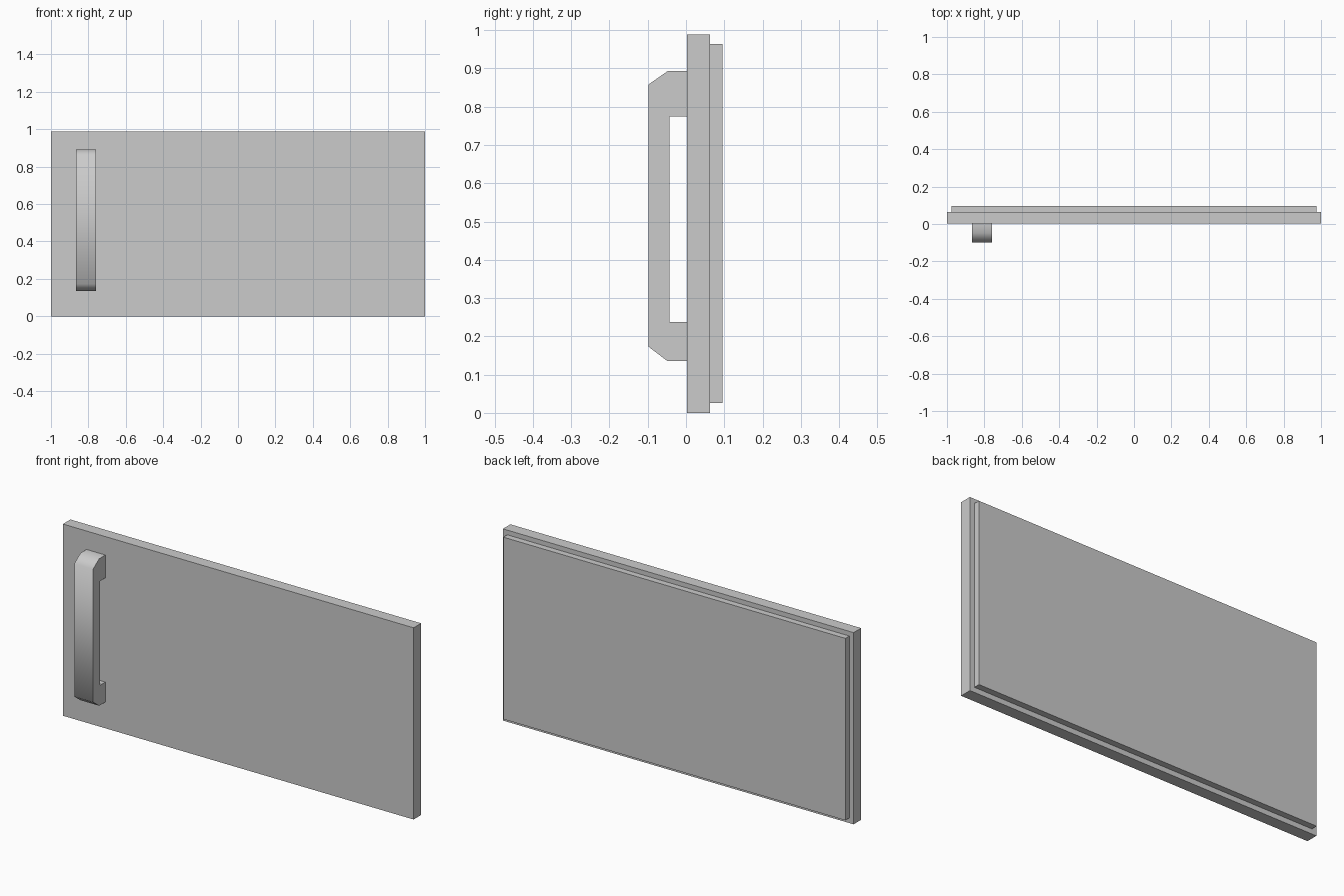
import bpy, bmesh, math

if "Cube" in bpy.data.objects:
    bpy.data.objects.remove(bpy.data.objects["Cube"])


def prism(name, profile, x0, x1):
    """Extrude a (y, z) profile along x."""
    bm = bmesh.new()
    face = bm.faces.new([bm.verts.new((x0, y, z)) for y, z in profile])
    ext = bmesh.ops.extrude_face_region(bm, geom=[face])
    verts = [g for g in ext["geom"] if isinstance(g, bmesh.types.BMVert)]
    bmesh.ops.translate(bm, verts=verts, vec=(x1 - x0, 0, 0))
    bmesh.ops.recalc_face_normals(bm, faces=bm.faces[:])
    mesh = bpy.data.meshes.new(name)
    bm.to_mesh(mesh)
    bm.free()
    obj = bpy.data.objects.new(name, mesh)
    bpy.context.collection.objects.link(obj)
    return obj


def slab(name, half_x, y0, y1, z0, z1):
    return prism(name, [(y0, z0), (y1, z0), (y1, z1), (y0, z1)], -half_x, half_x)


# Door front and the smaller raised liner behind it
slab("door_panel", 1.0, 0.002, 0.063, 0.0, 0.988)
slab("inner_liner", 0.975, 0.063, 0.095, 0.026, 0.964)

# Pull handle: C-shaped side profile with sloped outer corners
handle = prism("handle", [
    (0.002, 0.893), (-0.048, 0.893), (-0.098, 0.858),
    (-0.098, 0.173), (-0.048, 0.135), (0.002, 0.135),
    (0.002, 0.238), (-0.043, 0.238), (-0.043, 0.775), (0.002, 0.775),
], -0.865, -0.758)

# Soft shading over the sloped corners, sharp elsewhere
bpy.context.view_layer.objects.active = handle
handle.select_set(True)
bpy.ops.object.shade_smooth_by_angle(angle=math.radians(60))
